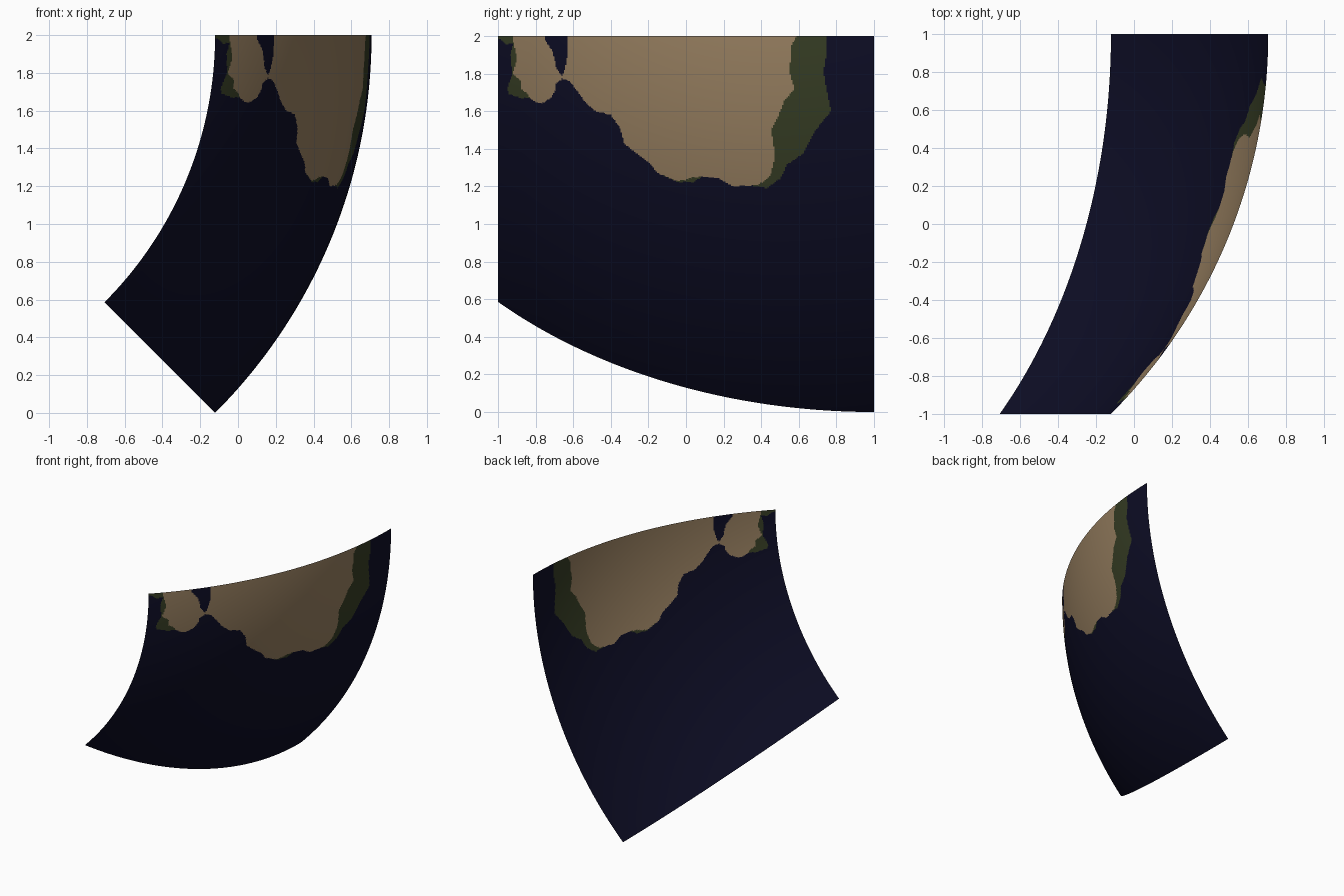
import bpy, bmesh, math

if "Cube" in bpy.data.objects:
    bpy.data.objects.remove(bpy.data.objects["Cube"])

# Globe tile: 45 x 45 degree patch of a sphere whose polar axis runs along y
R = 2 * math.sqrt(2)
CX, CY, CZ = -1.5 * math.sqrt(2), 1.0, 2.0
N = 280


def srgb(r, g, b):
    lin = [c / 3294.6 if c < 10.3 else ((c / 255 + 0.055) / 1.055) ** 2.4 for c in (r, g, b)]
    return (*lin, 1.0)


def material(name, rgb):
    m = bpy.data.materials.new(name)
    m.diffuse_color = srgb(*rgb)
    m.use_nodes = True
    m.node_tree.nodes["Principled BSDF"].inputs["Base Color"].default_value = m.diffuse_color
    return m


# Coastlines, as (y, z) outlines seen from the right
MAIN_COAST = [(-.63, 2.1), (-.63, 1.9), (-.645, 1.82), (-.665, 1.775), (-.62, 1.76), (-.58, 1.71),
              (-.53, 1.64), (-.48, 1.60), (-.40, 1.58), (-.35, 1.51), (-.33, 1.43), (-.27, 1.38),
              (-.20, 1.33), (-.15, 1.27), (-.05, 1.225), (.04, 1.22), (.08, 1.25), (.18, 1.24),
              (.25, 1.20), (.35, 1.205), (.43, 1.19), (.5, 1.24), (.54, 1.32), (.62, 1.37),
              (.69, 1.50), (.77, 1.60), (.75, 1.70), (.73, 1.81), (.75, 1.93), (.74, 2.1)]
MAIN_DRY = MAIN_COAST[:14] + [(-.05, 1.23), (0, 1.235), (.04, 1.25)] + MAIN_COAST[16:20] + [
    (.39, 1.21), (.45, 1.26), (.475, 1.36), (.455, 1.50), (.49, 1.57), (.52, 1.65),
    (.575, 1.72), (.55, 1.81), (.56, 1.95), (.59, 2.0), (.59, 2.1)]
WEST_DRY_EDGE = [(-.83, 1.67), (-.80, 1.65), (-.77, 1.64), (-.72, 1.67), (-.70, 1.70), (-.69, 1.75),
                 (-.66, 1.77), (-.66, 1.785), (-.69, 1.83), (-.71, 1.92), (-.75, 1.98), (-.75, 2.1)]
WEST_COAST = [(-1.1, 2.1), (-1.1, 1.985), (-.99, 1.985), (-.96, 1.955), (-.92, 1.96), (-.935, 1.9),
              (-.925, 1.8), (-.95, 1.72), (-.94, 1.69), (-.88, 1.67)] + WEST_DRY_EDGE
WEST_DRY = [(-.92, 2.1), (-.92, 1.98), (-.90, 1.88), (-.92, 1.80), (-.88, 1.76),
            (-.88, 1.72), (-.84, 1.69)] + WEST_DRY_EDGE


def inside(y, z, poly):
    hit = False
    for (y0, z0), (y1, z1) in zip(poly, poly[1:] + poly[:1]):
        if (z0 > z) != (z1 > z) and y < (y1 - y0) * (z - z0) / (z1 - z0) + y0:
            hit = not hit
    return hit


def surface_index(y, z):
    if z < 1.18:
        return 0
    if inside(y, z, MAIN_DRY) or inside(y, z, WEST_DRY):
        return 2
    if inside(y, z, MAIN_COAST) or inside(y, z, WEST_COAST):
        return 1
    return 0


# Curved grid
bm = bmesh.new()
rows = []
for i in range(N + 1):
    lon = math.pi / 4 * i / N
    row = []
    for j in range(N + 1):
        lat = math.pi / 4 * j / N
        row.append(bm.verts.new((CX + R * math.cos(lat) * math.cos(lon),
                                 CY - R * math.sin(lat),
                                 CZ - R * math.cos(lat) * math.sin(lon))))
    rows.append(row)

# Faces, coloured by coastline
for a, b in zip(rows, rows[1:]):
    for j in range(N):
        f = bm.faces.new((a[j], a[j + 1], b[j + 1], b[j]))
        f.smooth = True
        c = f.calc_center_median()
        f.material_index = surface_index(c.y, c.z)

mesh = bpy.data.meshes.new("globe_tile")
bm.to_mesh(mesh)
bm.free()
for name, rgb in (("ocean navy", (13, 13, 37)), ("forest green", (54, 61, 36)),
                  ("dry land tan", (151, 127, 96))):
    mesh.materials.append(material(name, rgb))
tile = bpy.data.objects.new("globe_tile", mesh)
bpy.context.collection.objects.link(tile)
